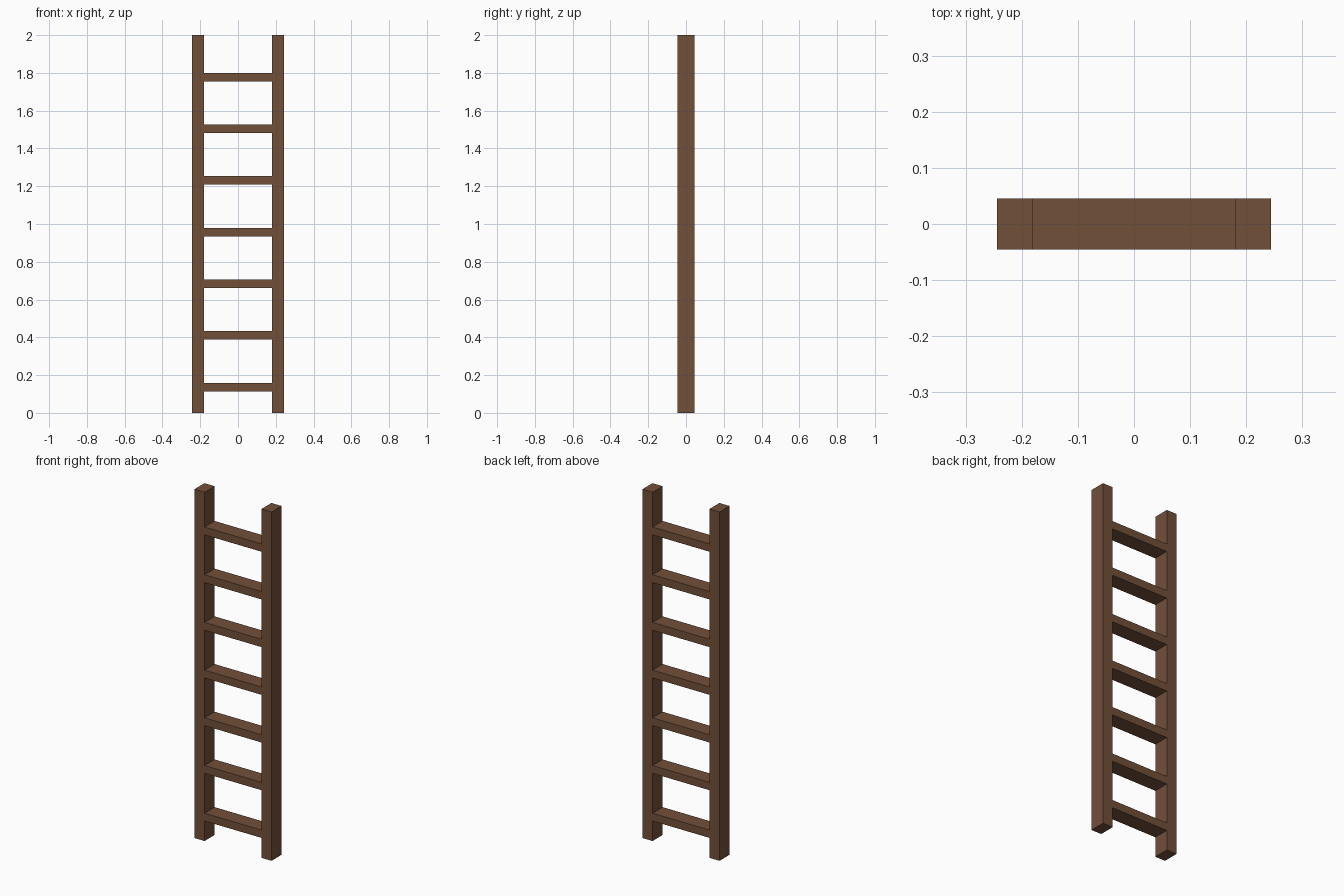
import bpy

if "Cube" in bpy.data.objects:
    bpy.data.objects.remove(bpy.data.objects["Cube"])

wood = bpy.data.materials.new("brown_wood")
wood.diffuse_color = (0.17, 0.08, 0.042, 1)
wood.use_nodes = True
wood.node_tree.nodes["Principled BSDF"].inputs["Base Color"].default_value = wood.diffuse_color


def box(name, centre, size):
    bpy.ops.mesh.primitive_cube_add(size=1, location=centre)
    ob = bpy.context.object
    ob.name = name
    ob.scale = size
    bpy.ops.object.transform_apply(location=False, rotation=False, scale=True)
    ob.data.materials.append(wood)
    return ob


DEPTH = 0.091
OUTER, INNER = 0.2445, 0.18

# Two upright side rails
for side, label in ((-1, "left"), (1, "right")):
    box(label + "_rail", (side * (OUTER + INNER) / 2, 0, 1), (OUTER - INNER, DEPTH, 2))

# Seven evenly spaced rungs, flush with the rails
for i in range(7):
    box(f"rung_{i + 1}", (0, 0, 0.137 + i * 0.2735), (2 * INNER, DEPTH, 0.045))
